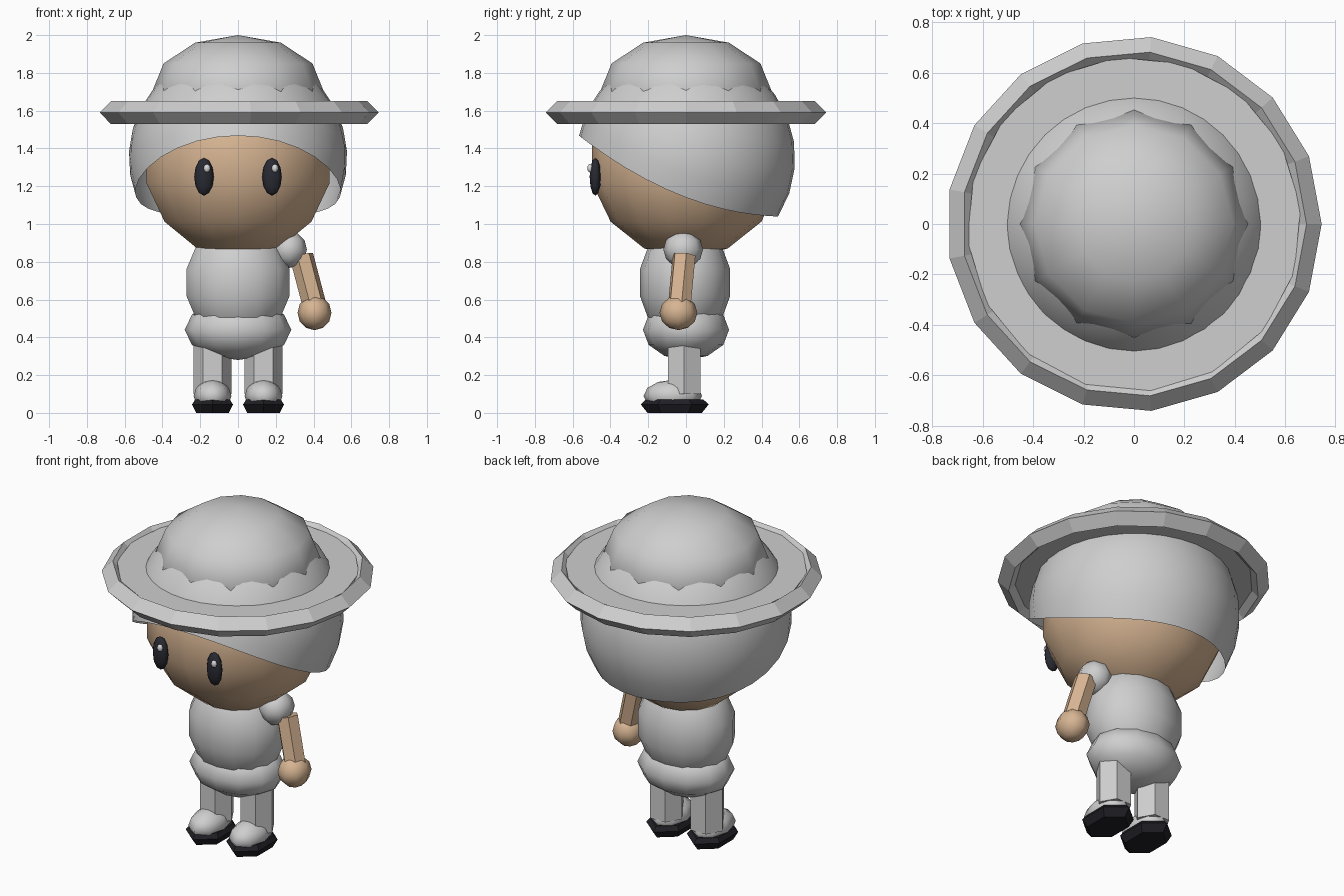
import bpy, bmesh, math
from mathutils import Vector

if "Cube" in bpy.data.objects:
    bpy.data.objects.remove(bpy.data.objects["Cube"])


def material(name, rgb):
    m = bpy.data.materials.new(name)
    m.diffuse_color = (*rgb, 1)
    m.use_nodes = True
    m.node_tree.nodes["Principled BSDF"].inputs["Base Color"].default_value = m.diffuse_color
    return m


GREY = material("light grey", (0.62, 0.62, 0.62))
SKIN = material("tan skin", (0.68, 0.46, 0.29))
DARK = material("eye black", (0.022, 0.023, 0.032))
SOLE = material("sole black", (0.014, 0.013, 0.018))
WHITE = material("eye glint", (0.7, 0.7, 0.7))


def finish(name, bm, mat, smooth):
    bmesh.ops.recalc_face_normals(bm, faces=bm.faces)
    for f in bm.faces:
        f.smooth = smooth
    me = bpy.data.meshes.new(name)
    bm.to_mesh(me)
    bm.free()
    me.materials.append(mat)
    ob = bpy.data.objects.new(name, me)
    bpy.context.collection.objects.link(ob)
    return ob


def ellipsoid(name, loc, size, mat, segs=12, rings=6):
    bm = bmesh.new()
    bmesh.ops.create_uvsphere(bm, u_segments=segs, v_segments=rings, radius=1)
    for v in bm.verts:
        v.co = Vector(a * b for a, b in zip(v.co, size)) + Vector(loc)
    return finish(name, bm, mat, True)


def stack(name, rings, n, mat, sx=1, sy=1, offset=(0, 0), turn=0, cap=True, close=False):
    """Flat-faced lathe through (radius, z) rings."""
    bm = bmesh.new()
    loops = []
    for r, z in rings:
        angs = [turn + 2 * math.pi * i / n for i in range(n)]
        loops.append([bm.verts.new((offset[0] + sx * r * math.cos(a),
                                    offset[1] + sy * r * math.sin(a), z)) for a in angs])
    pairs = list(zip(loops, loops[1:]))
    if close:
        pairs.append((loops[-1], loops[0]))
    for a, b in pairs:
        for i in range(n):
            j = (i + 1) % n
            bm.faces.new((a[i], a[j], b[j], b[i]))
    if cap and not close:
        bm.faces.new(loops[0][::-1])
        bm.faces.new(loops[-1])
    return finish(name, bm, mat, False)


# Head
ellipsoid("head", (0, 0, 1.33), (0.51, 0.51, 0.51), SKIN, 14, 7)

# Hair: open shell, cut along a curve that sweeps from brow to nape
R, CZ, N, M = 0.578, 1.35, 32, 9


def cut_z(y):
    return 1.14 - 0.378 * y + 0.354 * y * y


def hair_point(t, a):
    return Vector((R * math.sin(t) * math.cos(a), R * math.sin(t) * math.sin(a), CZ + R * math.cos(t)))


bm = bmesh.new()
top = bm.verts.new((0, 0, CZ + R))
cols = []
for i in range(N):
    a = 2 * math.pi * i / N
    lo, hi = 0.5, 2.6
    for _ in range(30):
        mid = (lo + hi) / 2
        p = hair_point(mid, a)
        lo, hi = (mid, hi) if p.z > cut_z(p.y) else (lo, mid)
    cols.append([bm.verts.new(hair_point(lo * k / M, a)) for k in range(1, M + 1)])
for i in range(N):
    c, d = cols[i], cols[(i + 1) % N]
    bm.faces.new((top, c[0], d[0]))
    for k in range(M - 1):
        bm.faces.new((c[k], c[k + 1], d[k + 1], d[k]))
finish("hair", bm, GREY, True)

# Hat: crown, flat brim and diamond-section rim
ellipsoid("hat_crown", (0, 0, 1.70), (0.455, 0.455, 0.30), GREY)
stack("hat_brim", [(0.665, 1.565), (0.665, 1.632)], 16, GREY, turn=0.1)
stack("hat_rim", [(0.745, 1.59), (0.685, 1.65), (0.625, 1.59), (0.685, 1.53)], 17, GREY, close=True)

# Eyes with glints
for side, s in (("left", -1), ("right", 1)):
    ellipsoid(side + "_eye", (s * 0.18, -0.48, 1.25), (0.052, 0.03, 0.1), DARK, 8, 6)
    ellipsoid(side + "_eye_glint", (s * 0.18 + 0.016, -0.508, 1.295), (0.018, 0.014, 0.022), WHITE, 8, 6)

# Torso and shorts
ellipsoid("torso", (0, -0.005, 0.69), (0.287, 0.245, 0.32), GREY, 14, 7)
ellipsoid("shorts", (0, 0, 0.44), (0.282, 0.228, 0.16), GREY, 12, 6)

# Legs and shoes
for side, s in (("left", -1), ("right", 1)):
    x = s * 0.135
    stack(side + "_leg", [(0.1, 0.1), (0.1, 0.36)], 6, GREY, offset=(x, -0.01))
    ellipsoid(side + "_shoe", (x, -0.07, 0.09), (0.1, 0.155, 0.085), GREY, 8, 6)
    stack(side + "_sole", [(0.8, 0.0), (1, 0.045), (0.85, 0.07)], 6, SOLE,
          sx=0.125, sy=0.18, offset=(x, -0.06), turn=math.pi / 6)

# Single arm: sleeve, forearm and hand
ellipsoid("sleeve", (0.27, -0.015, 0.865), (0.095, 0.105, 0.098), GREY, 8, 6)
arm = stack("arm", [(0.064, -0.135), (0.064, 0.135)], 6, SKIN)
a, b = Vector((0.405, -0.035, 0.57)), Vector((0.335, -0.01, 0.835))
arm.location = (a + b) / 2
arm.rotation_mode = "QUATERNION"
arm.rotation_quaternion = (b - a).to_track_quat("Z", "Y")
ellipsoid("hand", (0.405, -0.04, 0.53), (0.09, 0.1, 0.092), SKIN, 8, 6)
